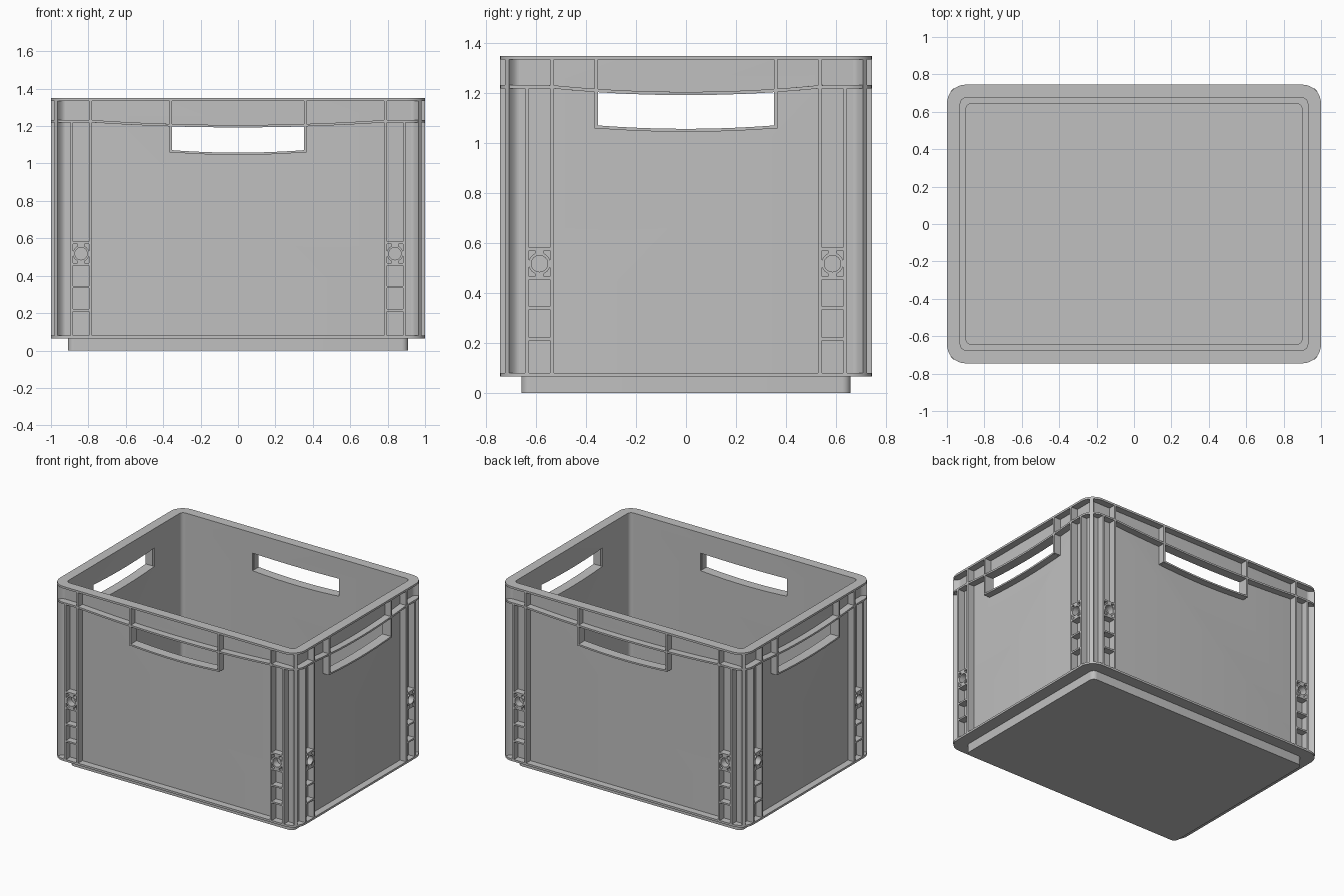
import bpy, bmesh, math
from mathutils import Matrix, Vector

cube = bpy.data.objects.get("Cube")
if cube:
    bpy.data.objects.remove(cube, do_unlink=True)

GREY = (0.527, 0.527, 0.527, 1.0)
plastic = bpy.data.materials.new("grey_plastic")
plastic.use_nodes = True
plastic.diffuse_color = GREY
plastic.node_tree.nodes["Principled BSDF"].inputs["Base Color"].default_value = GREY

HX, HY = 1.0, 0.745            # half sizes of the rim
WX, WY = 0.95, 0.695           # half sizes of the outer wall face
Z_FLANGE, Z_FLOOR, Z_RIM, Z_TOP = 0.065, 0.08, 1.335, 1.35
BAND_Z, BAND_T, HANDLE = 1.22, 0.013, 0.353

# Each side: rotation about z, wall depth, rim depth, half length, inner rib positions
SIDES = []
for k in range(4):
    long_side = k % 2 == 0
    SIDES.append(dict(
        rot=Matrix.Rotation(k * math.pi / 2, 3, 'Z'),
        wall=(WY if long_side else WX) - 0.008,
        rim=HY if long_side else HX,
        ribs=(0.789, 0.889) if long_side else (0.537, 0.637)))


def finish(bm, name, smooth=False):
    bmesh.ops.recalc_face_normals(bm, faces=bm.faces)
    mesh = bpy.data.meshes.new(name)
    bm.to_mesh(mesh)
    bm.free()
    mesh.materials.append(plastic)
    ob = bpy.data.objects.new(name, mesh)
    bpy.context.collection.objects.link(ob)
    if smooth:
        shade(ob)
    return ob


def select(ob):
    bpy.ops.object.select_all(action='DESELECT')
    ob.select_set(True)
    bpy.context.view_layer.objects.active = ob


def shade(ob):
    select(ob)
    bpy.ops.object.shade_smooth_by_angle(angle=math.radians(30))


def rounded_rect(hx, hy, r, seg=8, side_cuts=0):
    """Counter-clockwise outline, with optional cuts along the straight sides."""
    pts = []
    for k, (sx, sy) in enumerate(((1, 1), (-1, 1), (-1, -1), (1, -1))):
        for i in range(seg + 1):
            a = math.pi / 2 * (k + i / seg)
            pts.append(Vector((sx * (hx - r) + r * math.cos(a),
                               sy * (hy - r) + r * math.sin(a))))
        nx, ny = ((-1, 1), (-1, -1), (1, -1), (1, 1))[k]
        a = math.pi / 2 * (k + 1)
        end = Vector((nx * (hx - r) + r * math.cos(a), ny * (hy - r) + r * math.sin(a)))
        start = pts[-1]
        pts += [start.lerp(end, j / (side_cuts + 1)) for j in range(1, side_cuts + 1)]
    return pts


def bridge(bm, a, b):
    n = len(a)
    for i in range(n):
        bm.faces.new((a[i], a[(i + 1) % n], b[(i + 1) % n], b[i]))


def prism(bm, low, high):
    """Solid between two matching 3D outlines."""
    a = [bm.verts.new(p) for p in low]
    b = [bm.verts.new(p) for p in high]
    bridge(bm, a, b)
    bm.faces.new(a)
    bm.faces.new(b)


def plate(bm, side, outline):
    """Rib standing out from a wall, from its (u, z) outline."""
    prism(bm, *([side["rot"] @ Vector((u, -d, z)) for u, z in outline]
                for d in (side["wall"], side["rim"])))


def bar(bm, side, u0, u1, z0, z1):
    plate(bm, side, [(u0, z0), (u1, z0), (u1, z1), (u0, z1)])


def sag(u, reach):
    return -0.027 * max(0.0, 1 - (u / reach) ** 2)


def sill(u):
    return 1.046 + 0.014 * (u / 0.36) ** 2


# Body: foot, base flange, walls, rim and floor in one loft
bm = bmesh.new()
sections = [(0.91, 0.66, 0.035, 0.0), (0.91, 0.66, 0.035, Z_FLANGE),
            (HX, HY, 0.1, Z_FLANGE), (HX, HY, 0.1, Z_FLOOR),
            (WX, WY, 0.025, Z_FLOOR), (WX, WY, 0.025, Z_RIM),
            (HX, HY, 0.1, Z_RIM), (HX, HY, 0.1, Z_TOP),
            (0.929, 0.674, 0.03, Z_TOP), (0.929, 0.674, 0.03, Z_FLOOR),
            (0.898, 0.644, 0.03, Z_FLOOR), (0.898, 0.644, 0.03, 0.018)]
rings = [[bm.verts.new((p.x, p.y, z)) for p in rounded_rect(hx, hy, r)]
         for hx, hy, r, z in sections]
for a, b in zip(rings, rings[1:]):
    bridge(bm, a, b)
bm.faces.new(rings[0])
bm.faces.new(rings[-1])
body = finish(bm, "crate_body")

# Hand holes through all four walls
us = [HANDLE * (i / 8 - 1) for i in range(17)]
for side in SIDES[:2]:
    reach = side["ribs"][0]
    outline = [(u, sill(u) + 0.012) for u in us]
    outline += [(u, BAND_Z + 0.002 + sag(u, reach)) for u in reversed(us)]
    bm = bmesh.new()
    prism(bm, *([side["rot"] @ Vector((u, d, z)) for u, z in outline] for d in (-1.2, 1.2)))
    cutter = finish(bm, "hand_hole_cutter")
    cutter.hide_render = True
    select(body)
    mod = body.modifiers.new("hand_hole", 'BOOLEAN')
    mod.object = cutter
    mod.solver = 'EXACT'
    bpy.ops.object.modifier_apply(modifier=mod.name)
    bpy.data.objects.remove(cutter, do_unlink=True)
shade(body)

# Sagging band below the rim
bm = bmesh.new()
loops = []
for (hx, hy, r), dz in (((WX - 0.01, WY - 0.01, 0.02), 0), ((HX, HY, 0.1), 0),
                        ((HX, HY, 0.1), BAND_T), ((WX - 0.01, WY - 0.01, 0.02), BAND_T)):
    loop = []
    for p in rounded_rect(hx, hy, r, side_cuts=31):
        on_long = abs(p.y) / hy > abs(p.x) / hx
        drop = sag(p.x, 0.789) if on_long else sag(p.y, 0.537)
        loop.append(bm.verts.new((p.x, p.y, BAND_Z + dz + drop)))
    loops.append(loop)
for i in range(4):
    bridge(bm, loops[i], loops[(i + 1) % 4])
finish(bm, "handle_band", True)

# Upright ribs
T = 0.0075
bm = bmesh.new()
for side in SIDES:
    inner, outer = side["ribs"]
    for s in (-1, 1):
        bar(bm, side, s * inner - T, s * inner + T, Z_FLOOR, Z_RIM)
        bar(bm, side, s * outer - T, s * outer + T, Z_FLOOR, BAND_Z + 0.005)
        bar(bm, side, s * 0.36 - T, s * 0.36 + T, sill(0.36), Z_RIM)
finish(bm, "upright_ribs")

# Curved sills under the hand holes
bm = bmesh.new()
for side in SIDES:
    plate(bm, side, [(u, sill(u)) for u in us] + [(u, sill(u) + 0.012) for u in reversed(us)])
finish(bm, "hand_hole_sills", True)

# Short rungs between the paired ribs
bm = bmesh.new()
for side in SIDES:
    inner, outer = side["ribs"]
    for s in (-1, 1):
        for z in (0.215, 0.339, 0.461, 0.576):
            bar(bm, side, *sorted((s * inner, s * outer)), z - 0.006, z + 0.006)
        # Stubs tying the round boss to its rungs
        mid = s * (inner + outer) / 2
        for z in (0.467, 0.558):
            bar(bm, side, mid - 0.018, mid + 0.018, z, z + 0.012)
finish(bm, "rungs")

# Round hollow bosses
bm = bmesh.new()
for side in SIDES:
    for s in (-1, 1):
        mid = s * sum(side["ribs"]) / 2
        loops = []
        for r, d in ((0.033, side["wall"]), (0.044, side["wall"]),
                     (0.044, side["rim"]), (0.033, side["rim"])):
            loops.append([bm.verts.new(side["rot"] @ Vector(
                (mid + r * math.cos(a), -d, 0.518 + r * math.sin(a))))
                for a in (math.tau * i / 24 for i in range(24))])
        for i in range(4):
            bridge(bm, loops[i], loops[(i + 1) % 4])
finish(bm, "round_bosses", True)

# Diagonal corner ribs with coved flanks
P0, P1, P2 = Vector((-0.025, 0)), Vector((-0.008, 0)), Vector((0.014, 0.031))
cove = [P0 * (1 - t) ** 2 + P1 * 2 * t * (1 - t) + P2 * t * t
        for t in (i / 7 for i in range(8))]
profile = cove + [Vector((p.y, p.x)) for p in reversed(cove)] + [Vector((-0.012, -0.012))]
bm = bmesh.new()
for sx in (-1, 1):
    for sy in (-1, 1):
        prism(bm, *([(sx * (WX + p.x), sy * (WY + p.y), z) for p in profile]
                    for z in (Z_FLOOR, Z_RIM)))
finish(bm, "corner_ribs", True)
